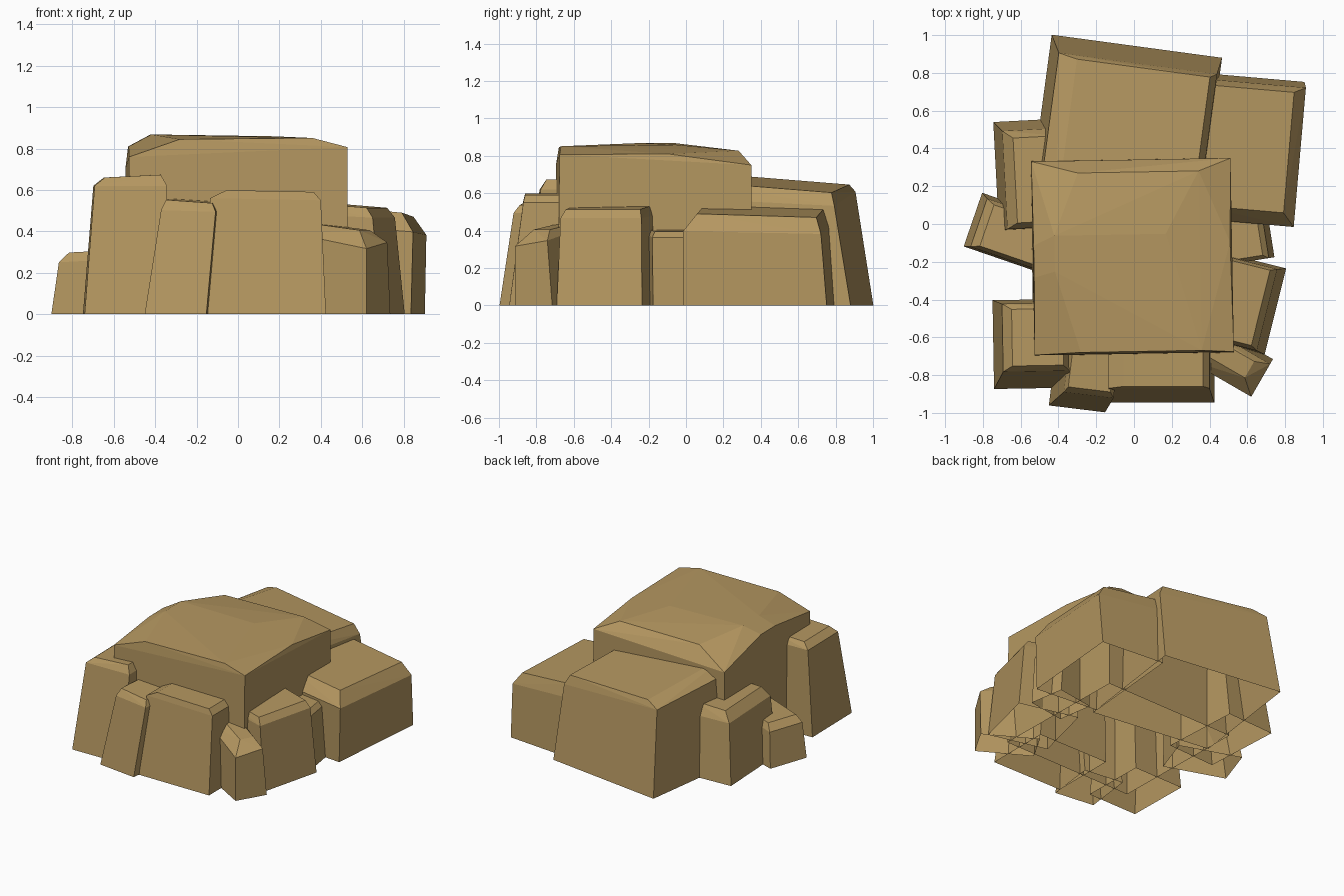
import bpy, bmesh, math
from mathutils import Matrix, Vector

if "Cube" in bpy.data.objects:
    bpy.data.objects.remove(bpy.data.objects["Cube"])

stone = bpy.data.materials.new("sandstone")
stone.diffuse_color = (0.46, 0.31, 0.118, 1)
stone.use_nodes = True
stone.node_tree.nodes["Principled BSDF"].inputs["Base Color"].default_value = stone.diffuse_color


def rock(name, centre, half, angle, *rings):
    """Chiselled block: a rectangle on the ground, then rings above it.
    Each ring is (z, west, east, south, north insets, x slope, y slope)."""
    bm = bmesh.new()
    turn = Matrix.Translation((*centre, 0)) @ Matrix.Rotation(math.radians(angle), 4, 'Z')
    hw, hd = half
    for z, w, e, s, n, sx, sy in ((0,) * 7,) + rings:
        for x in (-hw + w, hw - e):
            for y in (-hd + s, hd - n):
                bm.verts.new(turn @ Vector((x, y, z + sx * x + sy * y)))
    hull = bmesh.ops.convex_hull(bm, input=bm.verts)
    loose = {g for g in hull["geom_interior"] + hull["geom_unused"]
             if isinstance(g, bmesh.types.BMVert) and g.is_valid}
    bmesh.ops.delete(bm, geom=list(loose), context='VERTS')
    bmesh.ops.dissolve_limit(bm, angle_limit=math.radians(1.5),
                             verts=bm.verts, edges=bm.edges)
    # blocks are open underneath
    under = [f for f in bm.faces if all(v.co.z < 0.001 for v in f.verts)]
    bmesh.ops.delete(bm, geom=under, context='FACES_ONLY')
    me = bpy.data.meshes.new(name)
    bm.to_mesh(me)
    bm.free()
    me.materials.append(stone)
    bpy.context.collection.objects.link(bpy.data.objects.new(name, me))


# tall middle block with a low ridge across it
rock("centre_block", (-.01, -.175), (.53, .52), 1,
     (.755, .005, 0, .01, .005, .045, -.055),
     (.81, .01, .01, .42, .45, 0, 0),
     (.835, .25, .17, .02, .07, .01, -.025),
     (.862, .12, .35, .45, .40, -.015, 0))

# large blocks at the back
rock("back_block", (-.045, .495), (.455, .45), -7.7,
     (.59, .05, .015, 0, .09, -.09, -.05),
     (.655, .15, .05, 0, .11, -.06, -.08))
rock("back_right_block", (.625, .39), (.245, .385), -5,
     (.41, 0, -.01, 0, .03, -.08, -.02),
     (.50, 0, .05, .07, .06, -.10, -.03))

# left side
rock("back_left_rock", (-.54, .26), (.19, .29), 3,
     (.43, .045, 0, .01, .05, 0, 0),
     (.50, .10, .04, .04, .09, .05, 0))
rock("left_low_rock", (-.64, -.05), (.225, .15), -19,
     (.26, .035, 0, .01, .02, .05, 0),
     (.305, .08, 0, .03, .04, .05, 0))
rock("front_left_rock", (-.545, -.635), (.20, .235), 1,
     (.62, .05, 0, .09, .02, 0, 0),
     (.665, .10, .03, .12, .05, .05, 0))

# front
rock("front_leaning_rock", (-.28, -.80), (.15, .18), -7,
     (.50, .07, -.035, .08, 0, -.03, 0),
     (.55, .09, -.015, .11, .02, -.07, .03))
rock("front_block", (.14, -.705), (.285, .24), 0,
     (.555, .01, .025, .075, 0, -.02, 0),
     (.595, .09, .06, .085, .03, -.02, 0))
rock("front_right_rock", (.505, -.715), (.20, .115), -30,
     (.37, 0, 0, 0, .03, -.18, .15),
     (.42, 0, .08, .07, .06, -.12, 0))

# right side
rock("right_rock", (.535, -.41), (.22, .235), -14,
     (.475, 0, .045, .01, .015, -.05, 0),
     (.525, 0, .08, .03, .03, -.08, 0))
rock("right_low_rock", (.58, -.07), (.145, .13), 9,
     (.37, 0, .03, 0, 0, -.05, 0),
     (.40, 0, .06, .02, .02, -.05, 0))
